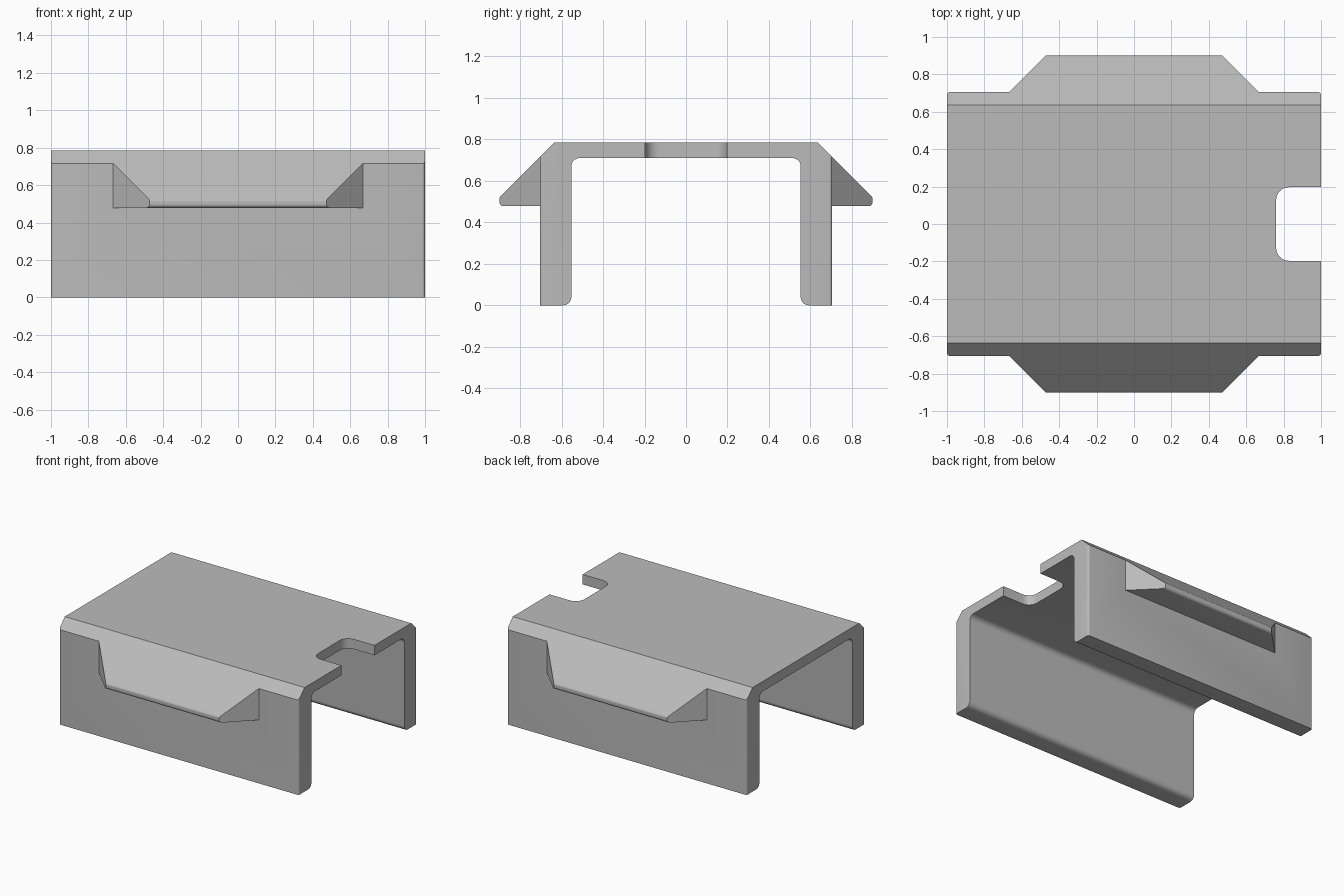
import bpy, bmesh, math
from mathutils import Vector

cube = bpy.data.objects.get("Cube")
if cube:
    bpy.data.objects.remove(cube, do_unlink=True)

grey = bpy.data.materials.new("mid grey")
grey.use_nodes = True
grey.diffuse_color = (0.5, 0.5, 0.5, 1)
grey.node_tree.nodes["Principled BSDF"].inputs["Base Color"].default_value = (0.5, 0.5, 0.5, 1)


def rounded(corners, steps=8):
    """Outline of (u, v, radius) corners with the given fillets."""
    out = []
    for i, (u, v, r) in enumerate(corners):
        p = Vector((u, v))
        if r == 0:
            out.append(p)
            continue
        a = (Vector(corners[i - 1][:2]) - p).normalized()
        b = (Vector(corners[(i + 1) % len(corners)][:2]) - p).normalized()
        half = a.angle(b) / 2
        centre = p + (a + b).normalized() * r / math.sin(half)
        start = p + a * r / math.tan(half) - centre
        end = p + b * r / math.tan(half) - centre
        for k in range(steps + 1):
            t = k / steps
            sweep = math.pi - 2 * half
            d = (start * math.sin((1 - t) * sweep) + end * math.sin(t * sweep)) / math.sin(sweep)
            out.append(centre + d)
    return out


def loft(name, ring_a, ring_b, bevel_test=None):
    """Solid between two matching rings of 3D points."""
    bm = bmesh.new()
    a = [bm.verts.new(p) for p in ring_a]
    b = [bm.verts.new(p) for p in ring_b]
    bm.faces.new(a)
    bm.faces.new(b[::-1])
    n = len(a)
    for i in range(n):
        bm.faces.new((a[i], b[i], b[(i + 1) % n], a[(i + 1) % n]))
    bmesh.ops.recalc_face_normals(bm, faces=bm.faces)
    if bevel_test:
        edges = [e for e in bm.edges if bevel_test(e)]
        bmesh.ops.bevel(bm, geom=edges, offset=0.015, segments=4, profile=0.5, affect='EDGES')
    me = bpy.data.meshes.new(name)
    bm.to_mesh(me)
    bm.free()
    me.materials.append(grey)
    ob = bpy.data.objects.new(name, me)
    bpy.context.collection.objects.link(ob)
    return ob


def combine(target, other, operation):
    mod = target.modifiers.new("combine", 'BOOLEAN')
    mod.operation = operation
    mod.solver = 'EXACT'
    mod.object = other
    bpy.context.view_layer.objects.active = target
    bpy.ops.object.modifier_apply(modifier=mod.name)
    bpy.data.objects.remove(other, do_unlink=True)


WALL = 0.705

# Channel: inverted U section swept along x
half = [(0.553, 0.71, 0.04), (0.553, 0, 0.04), (WALL, 0, 0), (WALL, 0.715, 0), (0.635, 0.785, 0)]
section = rounded(half + [(-y, z, r) for y, z, r in reversed(half)])


def outer_upright(e):
    p, q = (v.co for v in e.verts)
    return abs(p.y) > 0.7 and abs(p.y - q.y) < 0.001 and abs(p.x - q.x) < 0.001


channel = loft("channel_body", [(-1, p.x, p.y) for p in section],
               [(1, p.x, p.y) for p in section], outer_upright)

# Notch in one end of the top plate
notch = rounded([(0.76, -0.197, 0.07), (1.1, -0.197, 0), (1.1, 0.197, 0), (0.76, 0.197, 0.07)])
combine(channel, loft("notch_cutter", [(p.x, p.y, 0.6) for p in notch],
                      [(p.x, p.y, 0.9) for p in notch]), 'DIFFERENCE')

# Side wedges that carry the chamfer outward, narrowing towards their lips
lip = rounded([(WALL, 0.478, 0), (0.9, 0.478, 0.02), (0.9, 0.52, 0.02), (WALL, 0.715, 0)])
for side, label in ((-1, "front"), (1, "back")):
    wedge = loft(label + "_wedge", [(p.x - 1.372, side * p.x, p.y) for p in lip],
                 [(1.372 - p.x, side * p.x, p.y) for p in lip])
    combine(channel, wedge, 'UNION')

# Merge coplanar faces and shade
bm = bmesh.new()
bm.from_mesh(channel.data)
bmesh.ops.remove_doubles(bm, verts=bm.verts, dist=0.0001)
bmesh.ops.dissolve_limit(bm, angle_limit=math.radians(0.5), verts=bm.verts, edges=bm.edges)
bm.to_mesh(channel.data)
bm.free()
bpy.ops.object.select_all(action='DESELECT')
channel.select_set(True)
bpy.context.view_layer.objects.active = channel
bpy.ops.object.shade_smooth_by_angle(angle=math.radians(30))
